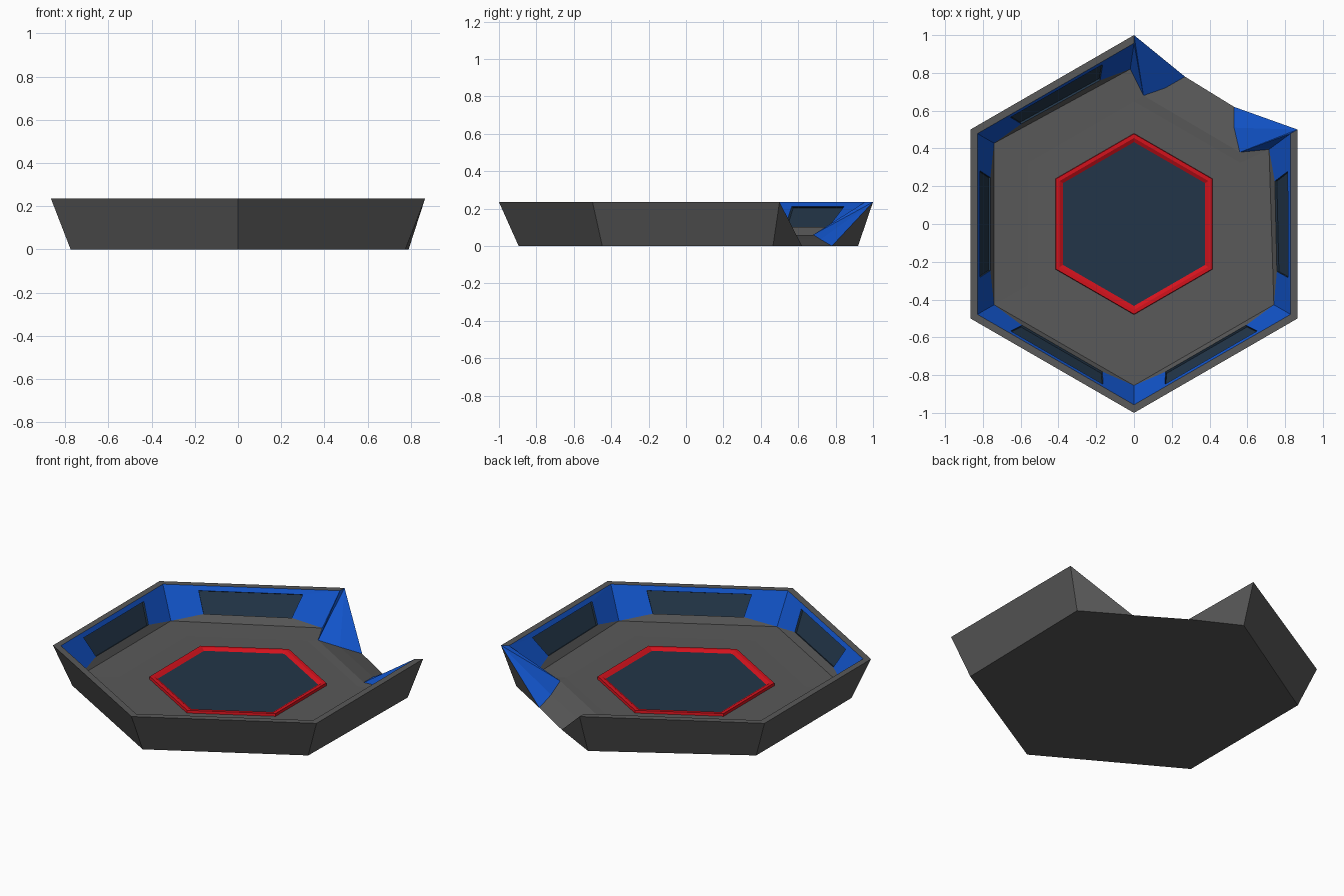
import bpy, bmesh, math
from mathutils import Vector as V

if "Cube" in bpy.data.objects:
    bpy.data.objects.remove(bpy.data.objects["Cube"])


def mat(name, r, g, b):
    m = bpy.data.materials.new(name)
    m.diffuse_color = (r, g, b, 1)
    m.use_nodes = True
    m.node_tree.nodes["Principled BSDF"].inputs["Base Color"].default_value = m.diffuse_color
    return m


GREY = mat("dark_grey", .10, .10, .10)
BLUE = mat("blue", .006, .09, .60)
RED = mat("red", .65, .006, .012)
GLASS = mat("dark_glass", .016, .036, .065)


def build(name, up, down, material):
    """Join polygons into one mesh; 'up' faces look up, 'down' faces look down."""
    bm = bmesh.new()
    for polys, sign in ((up, 1), (down, -1)):
        for p in polys:
            f = bm.faces.new([bm.verts.new(c) for c in p])
            f.normal_update()
            if f.normal.z * sign < 0:
                f.normal_flip()
    bmesh.ops.remove_doubles(bm, verts=bm.verts, dist=.0005)
    me = bpy.data.meshes.new(name)
    bm.to_mesh(me)
    bm.free()
    me.materials.append(material)
    ob = bpy.data.objects.new(name, me)
    bpy.context.collection.objects.link(ob)


def hexagon(r, z):
    return [V((r * math.cos(math.radians(30 + 60 * k)),
               r * math.sin(math.radians(30 + 60 * k)), z)) for k in range(6)]


def band(a, b, ks=range(6)):
    return [[a[k], a[(k + 1) % 6], b[(k + 1) % 6], b[k]] for k in ks]


# Hexagon levels; corners 0 and 1 flank the open side
H = .235
top, rim = hexagon(1, H), hexagon(.957, H)
base = hexagon(.895, 0)
base[0], base[1] = V((.79, .465, 0)), V((0, .92, 0))
foot = hexagon(.855, .06)
foot[0], foot[1] = V((.715, .395, .06)), V((-.02, .82, .06))
inner, ring_foot = hexagon(.65, .057), hexagon(.44, .057)
walls = range(1, 6)

# Broken opening: floor edge, ramp middle and outer lip, for each flank
gap = {0: [V((.56, .38, .06)), V((.53, .51, .035)), V((.53, .62, 0))],
       1: [V((.05, .68, .06)), V((.165, .72, .035)), V((.27, .78, 0))]}

hull_up = band(top, rim, walls) + band(foot, inner, walls) + band(inner, ring_foot)
hull_up += [[gap[0][0], gap[1][0], inner[1], inner[0]]]
hull_up += [[gap[0][i], gap[1][i], gap[1][i + 1], gap[0][i + 1]] for i in (0, 1)]
hull_down = band(top, base, walls)
hull_down += [[base[0], gap[0][2], gap[1][2]] + base[1:]]
trim, panels = [], []

# Sloping ends of the wall beside the opening
for k, (a, b, c) in gap.items():
    hull_up.append([foot[k], a, inner[k]])
    hull_down.append([top[k], base[k], c])
    trim += [[top[k], c, b], [top[k], b, a], [top[k], rim[k], a], [rim[k], foot[k], a]]

# Inner walls with a recessed window in each
for k in walls:
    n = (k + 1) % 6
    A, B, C, D = rim[k], rim[n], foot[n], foot[k]

    def at(u, v):
        return A.lerp(B, u).lerp(D.lerp(C, u), v)

    p = [at(.2, .14), at(.8, .14), at(.78, .77), at(.22, .77)]
    nrm = (B - A).cross(D - A).normalized()
    if nrm.z < 0:
        nrm = -nrm
    q = [c - nrm * .012 for c in p]
    trim += [[A, B, p[1], p[0]], [B, C, p[2], p[1]], [D, A, p[0], p[3]]]
    hull_up.append([C, D, p[3], p[2]])
    panels.append(q)
    panels += [[p[i], p[(i + 1) % 4], q[(i + 1) % 4], q[i]] for i in range(4)]

build("tray_hull", hull_up, hull_down, GREY)
build("inner_wall_trim", trim, [], BLUE)
build("wall_windows", panels, [], GLASS)

# Raised ring around the centre pane
lo, hi, hi2, lo2 = hexagon(.48, .056), hexagon(.477, .072), hexagon(.455, .072), hexagon(.43, .058)
build("centre_ring", band(lo, hi) + band(hi, hi2) + band(hi2, lo2), [], RED)
build("centre_pane", [hexagon(.435, .06)], [], GLASS)
